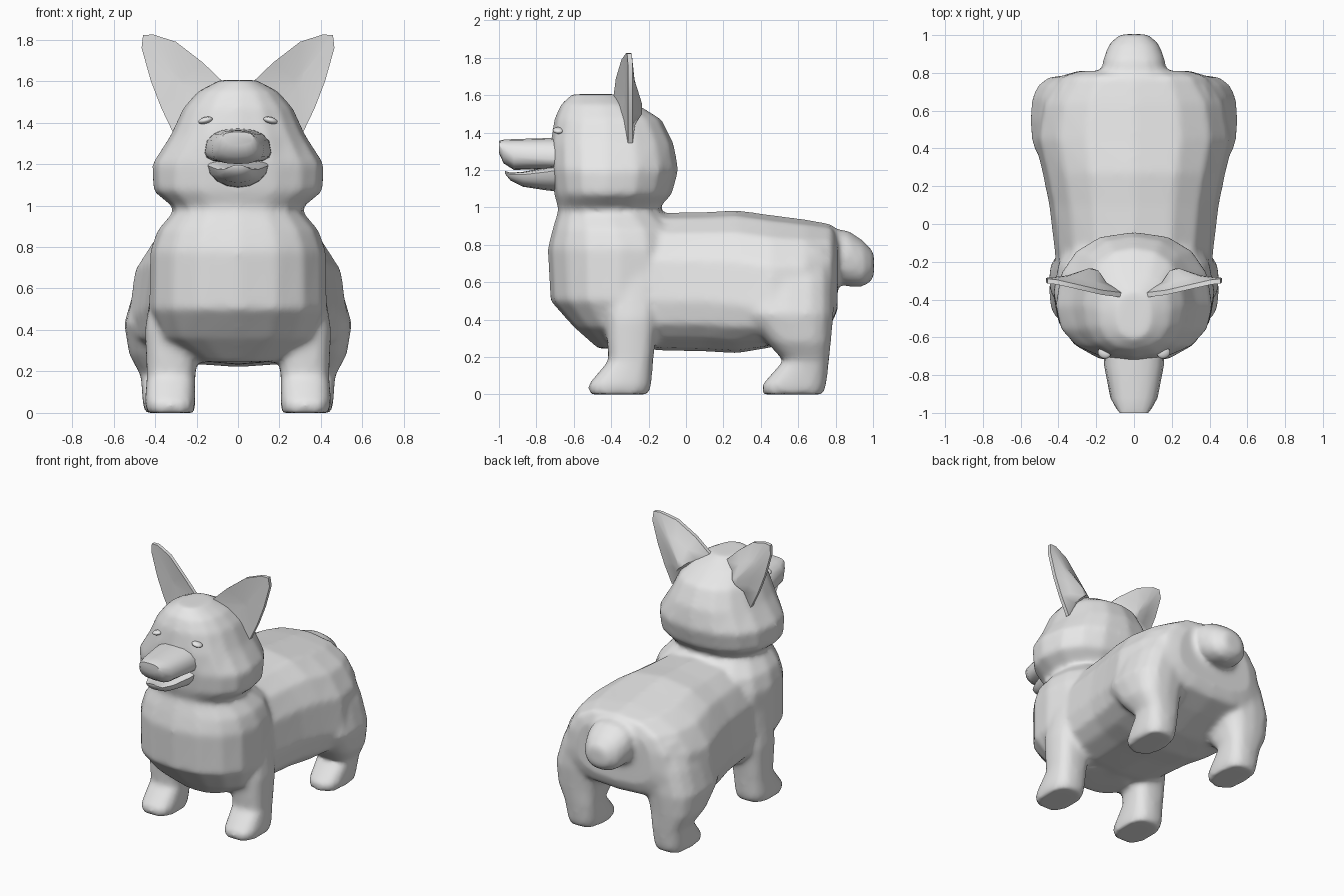
import bpy, bmesh, math
from mathutils import Matrix

if "Cube" in bpy.data.objects:
    bpy.data.objects.remove(bpy.data.objects["Cube"])

grey = bpy.data.materials.new("soft_grey")
grey.diffuse_color = (0.8, 0.8, 0.8, 1)
grey.use_nodes = True
grey.node_tree.nodes["Principled BSDF"].inputs["Base Color"].default_value = grey.diffuse_color


def loft(name, rings):
    """Closed skin over rings that all have the same number of points."""
    bm = bmesh.new()
    loops = [[bm.verts.new(p) for p in r] for r in rings]
    n = len(loops[0])
    for a, b in zip(loops, loops[1:]):
        for i in range(n):
            j = (i + 1) % n
            bm.faces.new((a[i], a[j], b[j], b[i]))
    bm.faces.new(loops[0])
    bm.faces.new(loops[-1])
    bmesh.ops.recalc_face_normals(bm, faces=bm.faces)
    me = bpy.data.meshes.new(name)
    bm.to_mesh(me)
    bm.free()
    me.materials.append(grey)
    ob = bpy.data.objects.new(name, me)
    bpy.context.collection.objects.link(ob)
    return ob


def section(w, lo, hi, mid, e, n=16):
    """Rounded outline: half width w, running lo..hi, widest at mid."""
    pts = []
    for i in range(n):
        t = 2 * math.pi * i / n
        c, s = math.cos(t), math.sin(t)
        u = math.copysign(abs(c) ** (2 / e), c) * w
        v = math.copysign(abs(s) ** (2 / e), s)
        pts.append((u, mid + v * ((hi - mid) if v > 0 else (mid - lo))))
    return pts


def along_y(name, rows, e=2.3):
    # rows: y, bottom, top, half width, height of widest point
    return loft(name, [[(u, y, v) for u, v in section(w, lo, hi, m, e)]
                       for y, lo, hi, w, m in rows])


def along_z(name, rows, e=2.3, x=0):
    # rows: z, front, back, half width, depth of widest point
    return loft(name, [[(u, v, z) for u, v in section(w, lo, hi, m, e)]
                       for z, lo, hi, w, m in rows])


def leg(name, side, rows):
    # rows: z, front, back, inner x, outer x
    return loft(name, [[(side * ((a + b) / 2 + u), v, z)
                        for u, v in section((b - a) / 2, lo, hi, (lo + hi) / 2, 2.8)]
                       for z, lo, hi, a, b in rows])


# Trunk, chest and head
parts = [
    along_y("trunk", [
        (-0.42, 0.27, 0.97, 0.39, 0.52), (-0.15, 0.235, 0.97, 0.42, 0.5),
        (0.1, 0.23, 0.975, 0.45, 0.5), (0.27, 0.22, 0.985, 0.485, 0.48),
        (0.45, 0.25, 0.96, 0.53, 0.45), (0.64, 0.32, 0.935, 0.5, 0.48),
        (0.78, 0.38, 0.91, 0.4, 0.55), (0.81, 0.45, 0.85, 0.3, 0.6)], 2.5),
    along_z("chest", [
        (0.245, -0.47, -0.2, 0.18, -0.32), (0.36, -0.6, -0.1, 0.37, -0.33),
        (0.5, -0.725, 0.0, 0.43, -0.36), (0.78, -0.74, 0.0, 0.425, -0.36),
        (0.88, -0.715, -0.02, 0.39, -0.38), (0.98, -0.685, -0.13, 0.305, -0.42),
        (1.08, -0.68, -0.15, 0.29, -0.42)]),
    along_z("head", [
        (0.98, -0.68, -0.16, 0.30, -0.42), (1.07, -0.705, -0.075, 0.41, -0.43),
        (1.2, -0.72, -0.04, 0.415, -0.43), (1.34, -0.725, -0.065, 0.325, -0.43),
        (1.47, -0.705, -0.13, 0.265, -0.43), (1.55, -0.67, -0.26, 0.195, -0.45),
        (1.605, -0.61, -0.36, 0.09, -0.48)]),
    along_y("tail", [
        (0.7, 0.62, 0.9, 0.18, 0.76), (0.87, 0.575, 0.875, 0.165, 0.73),
        (0.95, 0.575, 0.82, 0.135, 0.69), (1.005, 0.62, 0.76, 0.075, 0.68)]),
]

# Legs, mirrored left and right
for s in (-1, 1):
    parts.append(leg("front_leg", s, [
        (0, -0.52, -0.2, 0.21, 0.44), (0.05, -0.525, -0.185, 0.205, 0.45),
        (0.18, -0.415, -0.175, 0.205, 0.44), (0.4, -0.43, -0.15, 0.18, 0.45),
        (0.65, -0.45, -0.13, 0.15, 0.41)]))
    parts.append(leg("hind_leg", s, [
        (0, 0.41, 0.735, 0.23, 0.45), (0.05, 0.405, 0.75, 0.22, 0.46),
        (0.18, 0.52, 0.765, 0.22, 0.47), (0.28, 0.43, 0.775, 0.2, 0.525),
        (0.43, 0.3, 0.79, 0.15, 0.55), (0.6, 0.3, 0.79, 0.1, 0.5),
        (0.78, 0.36, 0.78, 0.05, 0.41)]))

# Fuse the body parts into one softly blended skin
bpy.ops.object.select_all(action='DESELECT')
for ob in parts:
    ob.select_set(True)
bpy.context.view_layer.objects.active = parts[0]
bpy.ops.object.join()
body = bpy.context.object
body.name = "body"
fuse = body.modifiers.new("fuse", 'REMESH')
fuse.mode, fuse.voxel_size, fuse.use_smooth_shade = 'VOXEL', 0.018, True
blend = body.modifiers.new("blend", 'SMOOTH')
blend.factor, blend.iterations = 0.5, 8

# Muzzle with a blunt nose, and an open lower jaw
details = [
    along_y("muzzle", [
        (-0.62, 1.2, 1.375, 0.165, 1.25), (-0.75, 1.205, 1.37, 0.158, 1.26),
        (-0.92, 1.2, 1.365, 0.125, 1.27), (-0.975, 1.235, 1.362, 0.095, 1.3),
        (-1.0, 1.29, 1.355, 0.075, 1.33)], 2.5),
    along_y("lower_jaw", [
        (-0.62, 1.08, 1.23, 0.16, 1.21), (-0.74, 1.09, 1.215, 0.14, 1.19),
        (-0.87, 1.11, 1.19, 0.1, 1.175), (-0.94, 1.145, 1.185, 0.065, 1.175),
        (-0.968, 1.18, 1.195, 0.03, 1.19)], 2.0),
]

# Ears: dished front, rounded rim, bulging back
outline = [(0.05, -0.39, 1.575), (0.17, -0.375, 1.69), (0.3, -0.345, 1.79),
           (0.41, -0.32, 1.825), (0.458, -0.315, 1.822), (0.465, -0.31, 1.76),
           (0.42, -0.31, 1.6), (0.37, -0.31, 1.47), (0.31, -0.31, 1.345),
           (0.16, -0.36, 1.45)]


def toward(hub, f):
    return [tuple(p[k] + (hub[k] - p[k]) * f for k in range(3)) for p in outline]


for s in (-1, 1):
    rings = [toward((0.29, -0.325, 1.6), 0.85), toward((0.29, -0.325, 1.6), 0.14),
             outline, [(x, y + 0.025, z) for x, y, z in outline],
             toward((0.24, -0.235, 1.54), 0.5), toward((0.21, -0.225, 1.52), 0.88)]
    details.append(loft("ear", [[(s * x, y, z) for x, y, z in r] for r in rings]))

# Eyes: small tilted beads
for s in (-1, 1):
    bm = bmesh.new()
    bmesh.ops.create_uvsphere(bm, u_segments=12, v_segments=8, radius=1)
    place = (Matrix.Translation((s * 0.157, -0.683, 1.411))
             @ Matrix.Rotation(s * 0.25, 4, 'Y') @ Matrix.Rotation(s * 0.3, 4, 'Z')
             @ Matrix.Diagonal((0.037, 0.03, 0.016, 1)))
    bmesh.ops.transform(bm, matrix=place, verts=bm.verts)
    me = bpy.data.meshes.new("eye")
    bm.to_mesh(me)
    bm.free()
    me.materials.append(grey)
    eye = bpy.data.objects.new("eye", me)
    bpy.context.collection.objects.link(eye)
    details.append(eye)

# Smooth shading with crisp edges on the small parts
bpy.ops.object.select_all(action='DESELECT')
for ob in details:
    ob.select_set(True)
bpy.context.view_layer.objects.active = details[0]
bpy.ops.object.shade_smooth_by_angle(angle=math.radians(50))
